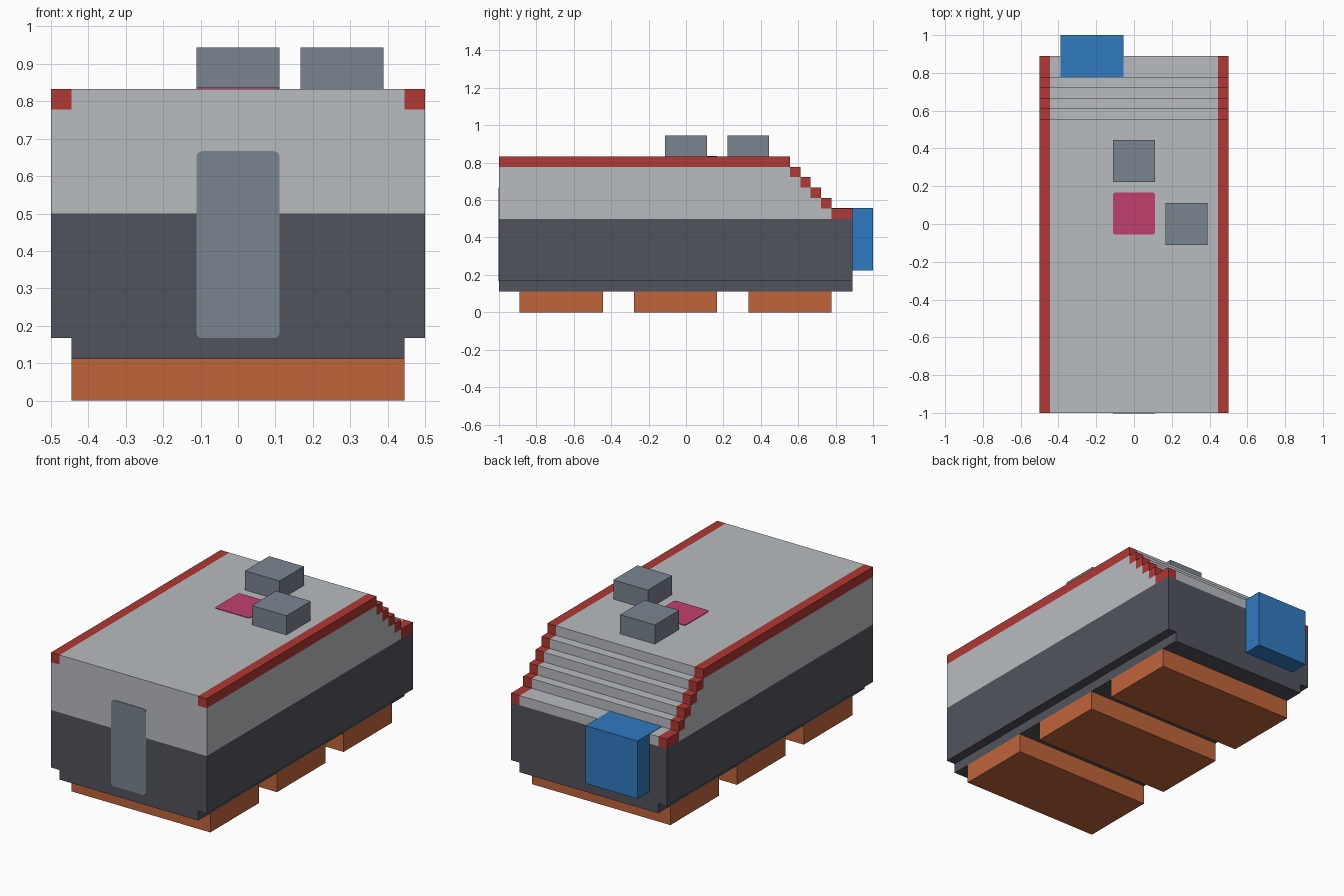
import bpy
import bmesh

cube = bpy.data.objects.get("Cube")
if cube:
    bpy.data.objects.remove(cube, do_unlink=True)

U = 1 / 18  # one block of the model's grid


def material(name, hex_code):
    def linear(c):
        return c / 12.92 if c <= 0.04045 else ((c + 0.055) / 1.055) ** 2.4
    rgb = [linear(int(hex_code[i:i + 2], 16) / 255) for i in (0, 2, 4)]
    mat = bpy.data.materials.new(name)
    mat.diffuse_color = (*rgb, 1)
    mat.use_nodes = True
    mat.node_tree.nodes["Principled BSDF"].inputs["Base Color"].default_value = (*rgb, 1)
    return mat


light_gray = material("light gray", "b8bcc0")
dark_gray = material("dark gray", "50545c")
slate = material("slate gray", "7a8490")
red = material("red", "b03833")
orange = material("orange", "c0653a")
blue = material("blue", "307ac0")
pink = material("pink", "c0406e")


def prism(name, profile, x0, x1, mat):
    """Extrude a side profile of (y, z) points from x0 to x1, in grid blocks."""
    bm = bmesh.new()
    face = bm.faces.new([bm.verts.new((x0 * U, y * U, z * U)) for y, z in profile])
    extruded = bmesh.ops.extrude_face_region(bm, geom=[face])["geom"]
    verts = [v for v in extruded if isinstance(v, bmesh.types.BMVert)]
    bmesh.ops.translate(bm, verts=verts, vec=((x1 - x0) * U, 0, 0))
    bmesh.ops.recalc_face_normals(bm, faces=bm.faces)
    mesh = bpy.data.meshes.new(name)
    bm.to_mesh(mesh)
    bm.free()
    mesh.materials.append(mat)
    obj = bpy.data.objects.new(name, mesh)
    bpy.context.collection.objects.link(obj)
    return obj


def box(name, x, y, z, mat):
    profile = [(y[0], z[0]), (y[1], z[0]), (y[1], z[1]), (y[0], z[1])]
    return prism(name, profile, x[0], x[1], mat)


def round_corners(obj, axis, radius):
    """Round the edges of a plate that run along its thin axis."""
    bm = bmesh.new()
    bm.from_mesh(obj.data)
    edges = []
    for e in bm.edges:
        d = e.verts[0].co - e.verts[1].co
        if abs(d[axis]) > 0.9 * d.length:
            edges.append(e)
    bmesh.ops.bevel(bm, geom=edges, offset=radius, segments=3, profile=0.5,
                    affect='EDGES')
    bm.to_mesh(obj.data)
    bm.free()


# Lower hull: wide body over a narrower floor
box("hull", (-9, 9), (-18, 16), (3, 9), dark_gray)
box("hull_floor", (-8, 8), (-18, 16), (2, 3), dark_gray)

# Upper body descends to the back in steps: (y start, y end, top)
steps = [(-18, 10, 15)] + [(10 + i, 11 + i, 14 - i) for i in range(4)] + [(14, 16, 10)]


def stepped_profile(drop, parts):
    points = [(parts[0][0], 9)]
    for y0, y1, top in parts:
        points += [(y0, top - drop), (y1, top - drop)]
    return points + [(parts[-1][1], 9)]


prism("upper_body", stepped_profile(0, steps), -8, 8, light_gray)
for side, x0 in (("left", 8), ("right", -9)):
    prism("upper_side_" + side, stepped_profile(1, steps[:-1]), x0, x0 + 1, light_gray)
    # Red trim caps every step along the roof edge
    for i, (y0, y1, top) in enumerate(steps):
        box(f"roof_trim_{side}_{i + 1}", (x0, x0 + 1), (y0, y1), (top - 1, top), red)

# Three full-width rollers under the floor
for name, y0 in (("front", -16), ("middle", -5), ("back", 6)):
    box("roller_" + name, (-8, 8), (y0, y0 + 8), (0, 2), orange)

# Roof units and the box on the back
box("roof_unit_back", (-2, 2), (4, 8), (15, 17), slate)
box("roof_unit_left", (3, 7), (-2, 2), (15, 17), slate)
box("rear_box", (-7, -1), (14, 18), (4, 10.04), blue)

# Thin rounded plates: front door and roof hatch
door = box("front_door", (-2, 2), (-18.06, -18), (3, 12), slate)
round_corners(door, 1, 0.015)
hatch = box("roof_hatch", (-2, 2), (-1, 3), (15, 15.06), pink)
round_corners(hatch, 2, 0.012)
